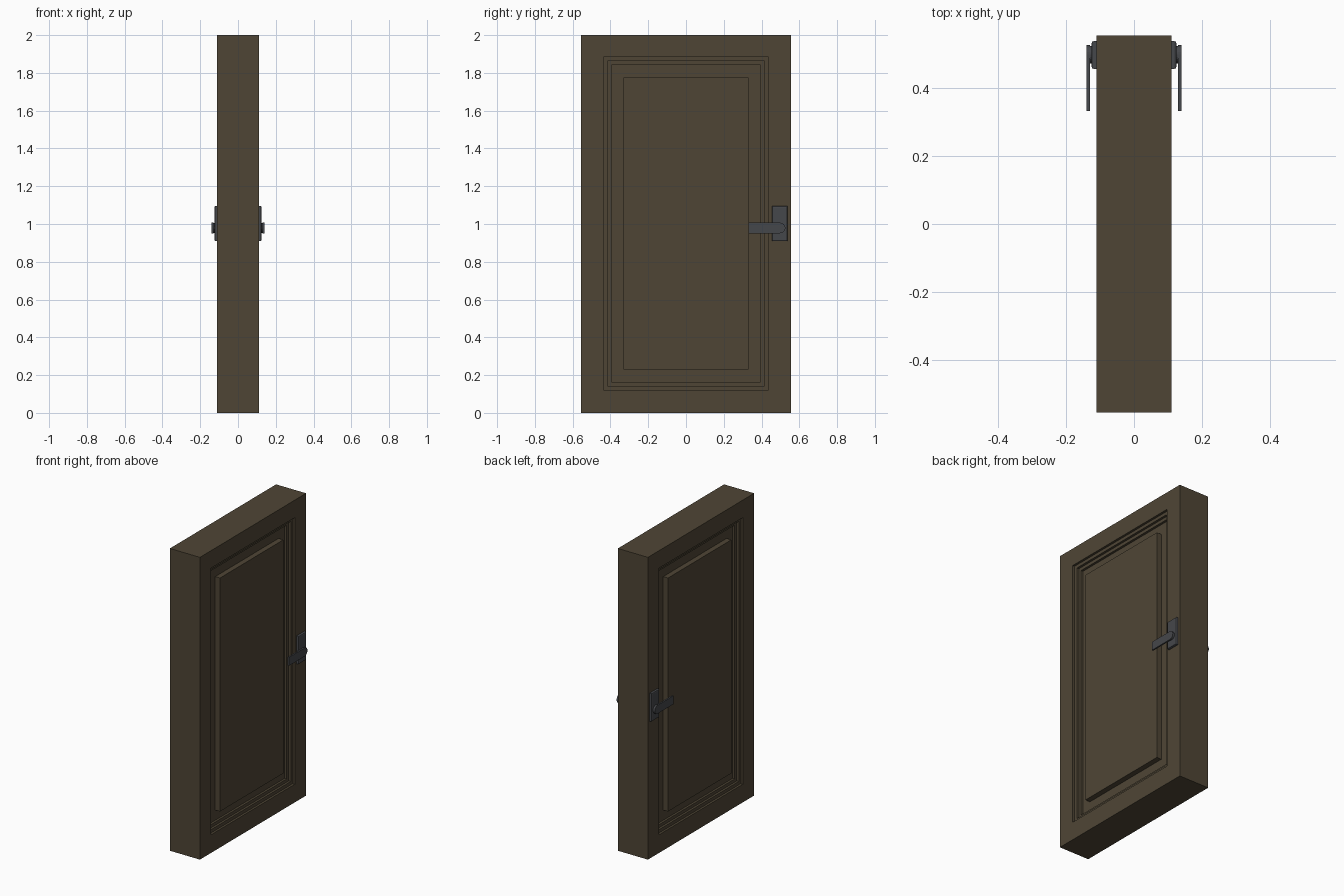
import bpy, bmesh, math

if "Cube" in bpy.data.objects:
    bpy.data.objects.remove(bpy.data.objects["Cube"])


def material(name, rgb):
    m = bpy.data.materials.new(name)
    m.diffuse_color = (*rgb, 1)
    m.use_nodes = True
    m.node_tree.nodes["Principled BSDF"].inputs["Base Color"].default_value = m.diffuse_color
    return m


def finish(bm, name, mat):
    bmesh.ops.recalc_face_normals(bm, faces=bm.faces)
    me = bpy.data.meshes.new(name)
    bm.to_mesh(me)
    bm.free()
    ob = bpy.data.objects.new(name, me)
    bpy.context.collection.objects.link(ob)
    me.materials.append(mat)
    return ob


def extrude_outline(name, pts, x0, x1, mat, bevel=0):
    """Extrude a (y, z) outline along x, optionally chamfering the outer rim."""
    bm = bmesh.new()
    face = bm.faces.new([bm.verts.new((x0, y, z)) for y, z in pts])
    new = bmesh.ops.extrude_face_region(bm, geom=[face])["geom"]
    top = [g for g in new if isinstance(g, bmesh.types.BMVert)]
    bmesh.ops.translate(bm, verts=top, vec=(x1 - x0, 0, 0))
    if bevel:
        rim = [e for e in bm.edges if all(v in top for v in e.verts)]
        bmesh.ops.bevel(bm, geom=rim, offset=bevel, segments=2,
                        profile=0.5, affect='EDGES')
    return finish(bm, name, mat)


def arc(cy, cz, r, a0, a1, n):
    return [(cy + r * math.cos(math.radians(a0 + (a1 - a0) * i / n)),
             cz + r * math.sin(math.radians(a0 + (a1 - a0) * i / n)))
            for i in range(n + 1)]


wood = material("dark_wood", (0.078, 0.06, 0.036))
metal = material("dark_metal", (0.06, 0.063, 0.07))

# Door slab: concentric rings stepping into the recess and up to the raised panel
# (half width, bottom z, top z, distance from the mid plane)
rings = [
    (0.555, 0.0, 2.0, 0.11),
    (0.437, 0.12, 1.884, 0.11), (0.437, 0.12, 1.884, 0.095),
    (0.416, 0.142, 1.863, 0.095), (0.416, 0.142, 1.863, 0.08),
    (0.395, 0.163, 1.842, 0.08), (0.395, 0.163, 1.842, 0.065),
    (0.331, 0.23, 1.775, 0.065), (0.331, 0.23, 1.775, 0.10),
]
bm = bmesh.new()


def bridge(a, b):
    for i in range(4):
        j = (i + 1) % 4
        bm.faces.new((a[i], a[j], b[j], b[i]))


outer = []
for s in (-1, 1):
    loops = [[bm.verts.new((s * x, y, z)) for y, z in
              ((-w, z0), (w, z0), (w, z1), (-w, z1))] for w, z0, z1, x in rings]
    for a, b in zip(loops, loops[1:]):
        bridge(a, b)
    bm.faces.new(loops[-1])
    outer.append(loops[0])
bridge(*outer)
finish(bm, "door", wood)

# Handle sets, one per face of the door
for s, side in ((1, "right"), (-1, "left")):
    # Backing plate
    extrude_outline("handle_plate_" + side,
                    [(0.456, 0.909), (0.538, 0.909), (0.538, 1.095), (0.456, 1.095)],
                    s * 0.105, s * 0.125, metal, 0.007)
    # Round spindle collar
    extrude_outline("handle_collar_" + side,
                    arc(0.498, 0.979, 0.026, 0, 345, 23),
                    s * 0.12, s * 0.132, metal)
    # Lever with rounded end at the pivot
    extrude_outline("handle_lever_" + side,
                    [(0.332, 0.951)] + arc(0.498, 0.979, 0.028, -90, 90, 12)
                    + [(0.332, 1.007)],
                    s * 0.13, s * 0.14, metal)
